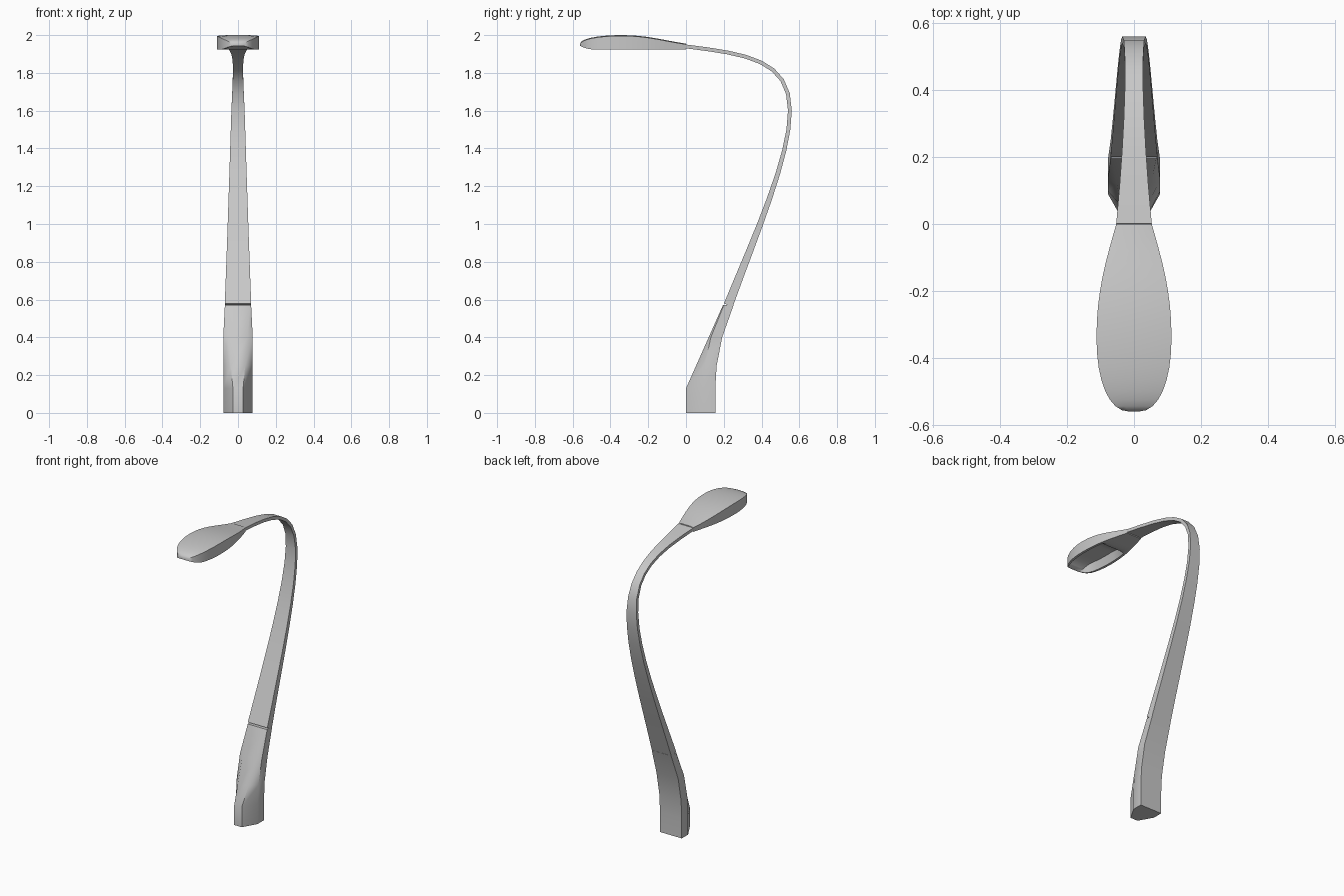
import bpy, bmesh, math
from mathutils import Vector
from mathutils.geometry import interpolate_bezier

cube = bpy.data.objects.get("Cube")
if cube:
    bpy.data.objects.remove(cube, do_unlink=True)

grey = bpy.data.materials.new("brushed grey")
grey.use_nodes = True
colour = (0.58, 0.58, 0.58, 1)
grey.diffuse_color = colour
grey.node_tree.nodes["Principled BSDF"].inputs["Base Color"].default_value = colour


def loft(name, half_sections):
    """Mirror each half section, skin them in order and cap both ends."""
    bm = bmesh.new()
    rings = []
    for half in half_sections:
        mirrored = [(-x, y, z) for x, y, z in reversed(half)]
        rings.append([bm.verts.new(point) for point in half + mirrored])
    for ring, following in zip(rings, rings[1:]):
        for i in range(len(ring)):
            bm.faces.new((ring[i - 1], ring[i], following[i], following[i - 1]))
    bm.faces.new(rings[0])
    bm.faces.new(rings[-1])
    bmesh.ops.recalc_face_normals(bm, faces=bm.faces)
    mesh = bpy.data.meshes.new(name)
    bm.to_mesh(mesh)
    bm.free()
    mesh.materials.append(grey)
    part = bpy.data.objects.new(name, mesh)
    bpy.context.collection.objects.link(part)
    bpy.ops.object.select_all(action='DESELECT')
    part.select_set(True)
    bpy.context.view_layer.objects.active = part
    bpy.ops.object.shade_smooth_by_angle(angle=math.radians(42))


def joined_curve(first, second, steps):
    """Sample two Bezier curves that share an end point."""
    start = interpolate_bezier(*map(Vector, first), steps)
    finish = interpolate_bezier(*map(Vector, second), steps)
    return start + finish[1:]


# Foot: wide flat back, side crease and a narrow front that leans into the post
def foot_section(z):
    rise = max(z - 0.13, 0)
    width = 0.078 - 0.05 * max(z - 0.4, 0)
    front = (0.027 + 0.09 * rise, 0.445 * rise, z)
    crease = (width, 0.09 + 0.57 * rise ** 2, z)
    back = (width, 0.155 + 0.5 * rise ** 2, z)
    return [front, crease, back]


loft("foot", [foot_section(z) for z in (0, 0.13, 0.25, 0.4, 0.57)])

# Post: the curve follows the strip's edge, so x is its half width
steps = 9
post_edge = joined_curve(
    [(0.07, 0.224, 0.57), (0.055, 0.37, 0.95), (0.043, 0.55, 1.35), (0.035, 0.55, 1.6)],
    [(0.035, 0.55, 1.6), (0.022, 0.55, 1.87), (0.022, 0.32, 1.9), (0.053, 0, 1.94)],
    steps)


def strip_section(index):
    before = post_edge[max(index - 1, 0)]
    after = post_edge[min(index + 1, len(post_edge) - 1)]
    along = after - before
    outward = Vector((0, along.z, -along.y)).normalized()
    thinning = max(1 - index / (steps - 1), 0)
    offset = outward * (0.01 + 0.015 * thinning ** 2)
    edge = post_edge[index]
    return [tuple(edge - offset), tuple(edge + offset)]


loft("curved_post", [strip_section(i) for i in range(len(post_edge))])

# Lamp head: the curve follows the upper rim of a spoon with a hollow underside
head_rim = joined_curve(
    [(0.053, 0, 1.955), (0.084, -0.11, 1.97), (0.112, -0.2, 2), (0.112, -0.34, 2)],
    [(0.112, -0.34, 2), (0.112, -0.47, 2), (0.075, -0.56, 1.98), (0.015, -0.56, 1.955)],
    steps)


def head_section(rim):
    width, y, top = rim
    bottom = 1.924 + 4 * max(-y - 0.49, 0) ** 2
    hollow = 0.1 * math.sin(math.pi * (-y - 0.19) / 0.36)
    depth = min(max(hollow, 0), 0.05)
    return [(0.7 * width, y, bottom + depth), (0.86 * width, y, bottom),
            (width, y, bottom), (width, y, top - 0.004), (width / 2, y, top)]


loft("lamp_head", [head_section(rim) for rim in head_rim])
